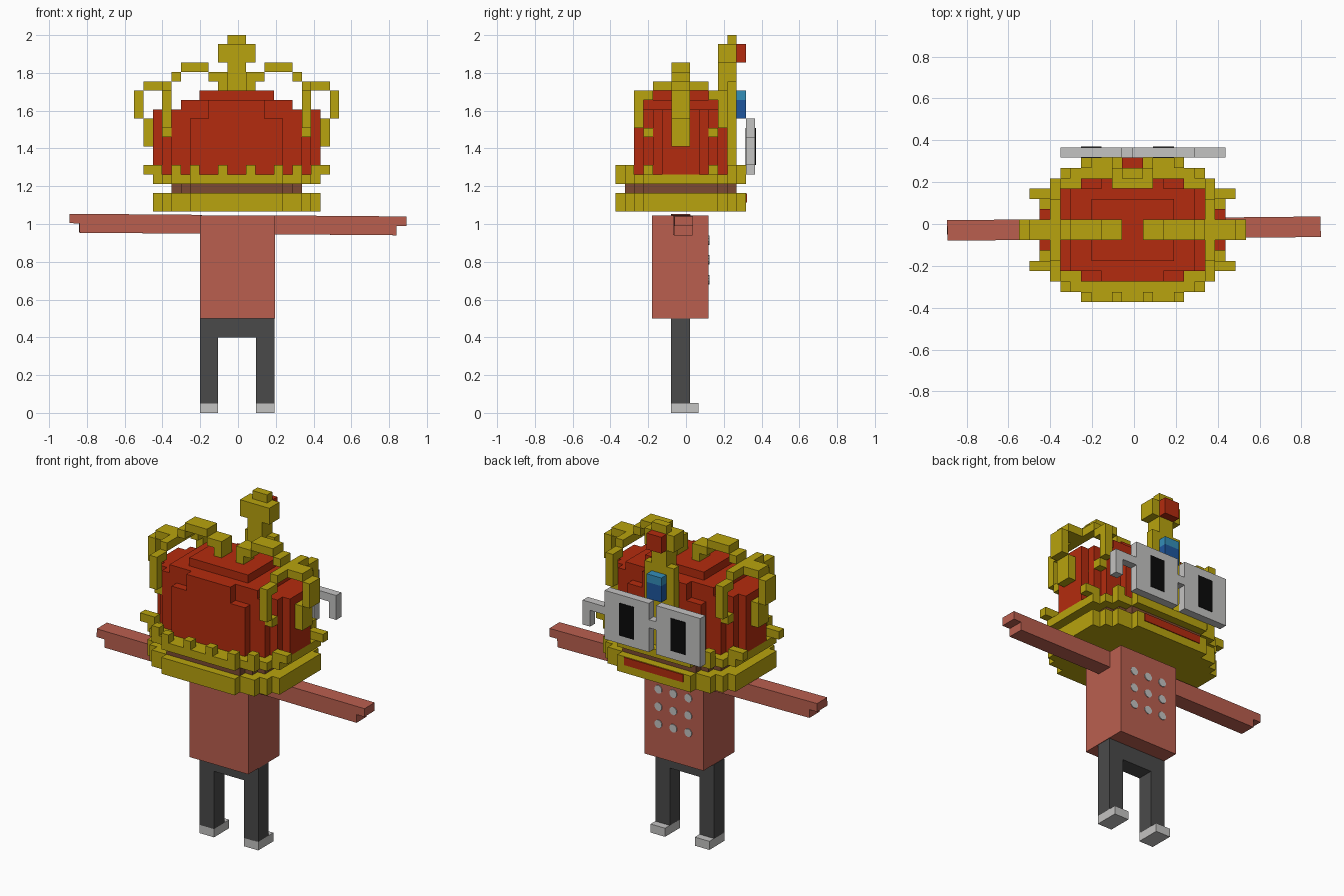
import bpy, bmesh
from mathutils import Matrix, Vector

cube = bpy.data.objects.get("Cube")
if cube:
    bpy.data.objects.remove(cube, do_unlink=True)


def srgb(r, g, b):
    return tuple(((c / 255 + 0.055) / 1.055) ** 2.4 if c > 10 else c / 3295 for c in (r, g, b)) + (1,)


def material(name, *rgb):
    m = bpy.data.materials.new(name)
    m.use_nodes = True
    m.diffuse_color = srgb(*rgb)
    m.node_tree.nodes["Principled BSDF"].inputs["Base Color"].default_value = srgb(*rgb)
    return m


gold = material("gold", 184, 163, 14)
red = material("red", 180, 43, 14)
brown = material("brown", 124, 74, 50)
salmon = material("salmon", 186, 95, 79)
charcoal = material("charcoal", 74, 74, 74)
grey = material("light grey", 196, 195, 194)
black = material("black", 10, 10, 10)
blue = material("blue", 30, 86, 158)
sky = material("sky blue", 52, 142, 184)

U = 0.0493                              # size of one crown block
ORIGIN = Vector((-0.007, -0.028, 1.065))  # bottom centre of the crown
CROWN = Matrix.Translation(ORIGIN) @ Matrix.Scale(U, 4)


def finish(name, bm, mat, matrix=Matrix()):
    bm.transform(matrix)
    bmesh.ops.recalc_face_normals(bm, faces=bm.faces)
    me = bpy.data.meshes.new(name)
    bm.to_mesh(me)
    bm.free()
    me.materials.append(mat)
    ob = bpy.data.objects.new(name, me)
    bpy.context.collection.objects.link(ob)


def blocks(name, mat, spans, matrix=CROWN, mirror=False):
    """Boxes given as x0, x1, y0, y1, z0, z1, optionally mirrored in x."""
    bm = bmesh.new()
    if mirror:
        spans = spans + [(-b, -a, *rest) for a, b, *rest in spans]
    for x0, x1, y0, y1, z0, z1 in spans:
        size = Matrix.Diagonal((x1 - x0, y1 - y0, z1 - z0, 1))
        mid = Matrix.Translation(((x0 + x1) / 2, (y0 + y1) / 2, (z0 + z1) / 2))
        bmesh.ops.create_cube(bm, size=1, matrix=mid @ size)
    finish(name, bm, mat, matrix)


def stepped(name, mat, steps, z0, z1):
    """Upright stepped oval; steps are (half width, half depth), narrow to wide."""
    quarter = []
    for i, (w, d) in enumerate(steps):
        quarter.append((w, d))
        if i + 1 < len(steps):
            quarter.append((w, steps[i + 1][1]))
    half = quarter + [(x, -y) for x, y in reversed(quarter)]
    outline = half + [(-x, y) for x, y in reversed(half)]
    bm = bmesh.new()
    low, high = ([bm.verts.new((x, y, z)) for x, y in outline] for z in (z0, z1))
    bm.faces.new(low)
    bm.faces.new(high)
    for i in range(len(outline)):
        bm.faces.new((low[i - 1], low[i], high[i], high[i - 1]))
    finish(name, bm, mat, CROWN)


# Crown band
oval = [(5, 7), (7, 6), (8, 5), (9, 4)]
stepped("crown_base", gold, oval, 0, 2)
stepped("crown_band", brown, [(5, 6), (6, 5), (7, 4)], 2, 3)
stepped("crown_rim", gold, oval, 3, 4)
teeth = []
for s in (-1, 1):
    for x0, x1, d in ((1, 2, 7), (4, 5, 7), (6, 7, 6), (8, 10, 4)):
        y0, y1 = sorted((s * d, s * (d - 1)))
        teeth.append((x0, x1, y0, y1, 4, 5))
blocks("rim_teeth", gold, teeth, mirror=True)
blocks("base_stripe", red, [(-4, 4, 6.9, 7.1, 1, 1.95)])

# Crown cushion, widening downwards
stepped("cushion_body", red, [(7, 4), (8, 3), (9, 2)], 4, 11)
stepped("cushion_bulge", red, [(5, 5), (6.9, 3.9)], 4, 10)
blocks("cushion_top", red, [(-3, 3, -5, 5, 10, 12), (-6, 6, -4, 4, 11, 12), (-4, 4, -3, 3, 12, 13)])

# Arches over the cushion
blocks("cross_arch", gold, [
    (9, 10, -1, 1, 7, 10), (10, 11, -1, 1, 10, 13), (7, 10, -1, 1, 13, 14),
    (6, 7, -1, 1, 14, 15), (3, 6, -1, 1, 15, 16), (1, 3, -1, 1, 14, 15),
    (1, 2, -1, 1, 13, 14)], mirror=True)
arch = [(7, 8, -3, 3, 13, 14)]
for s in (-1, 1):
    for near, far, z0, z1 in ((4, 5, 9, 13), (3, 4, 12, 13), (2, 4, 8, 9)):
        y0, y1 = sorted((s * near, s * far))
        arch.append((7, 8, y0, y1, z0, z1))
blocks("side_arch", gold, arch, mirror=True)

# Cross with its jewels
blocks("cross_post", gold, [(-1, 1, 5, 6, 4, 19), (-1, 1, 4, 5, 12, 18),
                            (-2, 2, 4, 6, 16, 18), (-2, 2, 5, 6, 4, 14)])
blocks("ruby", red, [(-1, 1, 6, 7, 16, 18)])
blocks("sapphire", blue, [(-1, 1, 6, 7, 10, 12)])
blocks("sapphire_glint", sky, [(-1, 1, 6, 7, 12, 13)])

# Glasses
blocks("glasses_frame", grey, [(-7, -1, 7, 8, 4, 10), (-1, 0, 7, 8, 7, 8), (0, 6, 7, 8, 4, 10),
                               (6, 9, 7, 8, 7, 8), (8, 9, 7, 8, 5, 7)])
blocks("lenses", black, [(x, x + 2, 6.95, 8.06, 5, 9) for x in (-5, 2)])

# Body
blocks("torso", salmon, [(-0.2, 0.195, -0.18, 0.12, 0.5, 1.045)], Matrix())
tilt = Matrix.Translation((0, -0.022, 1.047)) @ Matrix.Rotation(0.01, 4, "Z") @ Matrix.Rotation(0.008, 4, "Y")
blocks("arms", salmon, [(0.19, 0.84, -0.049, 0.049, -0.1, 0),
                        (0.84, 0.892, -0.049, 0.049, -0.05, 0)], tilt, mirror=True)
hips = Matrix.Translation((-0.005, 0, 0))
blocks("trousers", charcoal, [(0.1, 0.197, -0.08, 0.02, 0.05, 0.5),
                              (0, 0.1, -0.08, 0.02, 0.4, 0.5)], hips, mirror=True)
blocks("shoes", grey, [(0.1, 0.197, -0.08, 0.065, 0, 0.052)], hips, mirror=True)

# Dots on the shirt
bm = bmesh.new()
for x in (-0.1, 0, 0.1):
    for z in (0.705, 0.81, 0.915):
        place = Matrix.Translation((x, 0.12, z)) @ Matrix.Rotation(1.5708, 4, "X")
        bmesh.ops.create_cone(bm, cap_ends=True, segments=10, radius1=0.025, radius2=0.025,
                              depth=0.008, matrix=place)
finish("shirt_dots", bm, grey)
